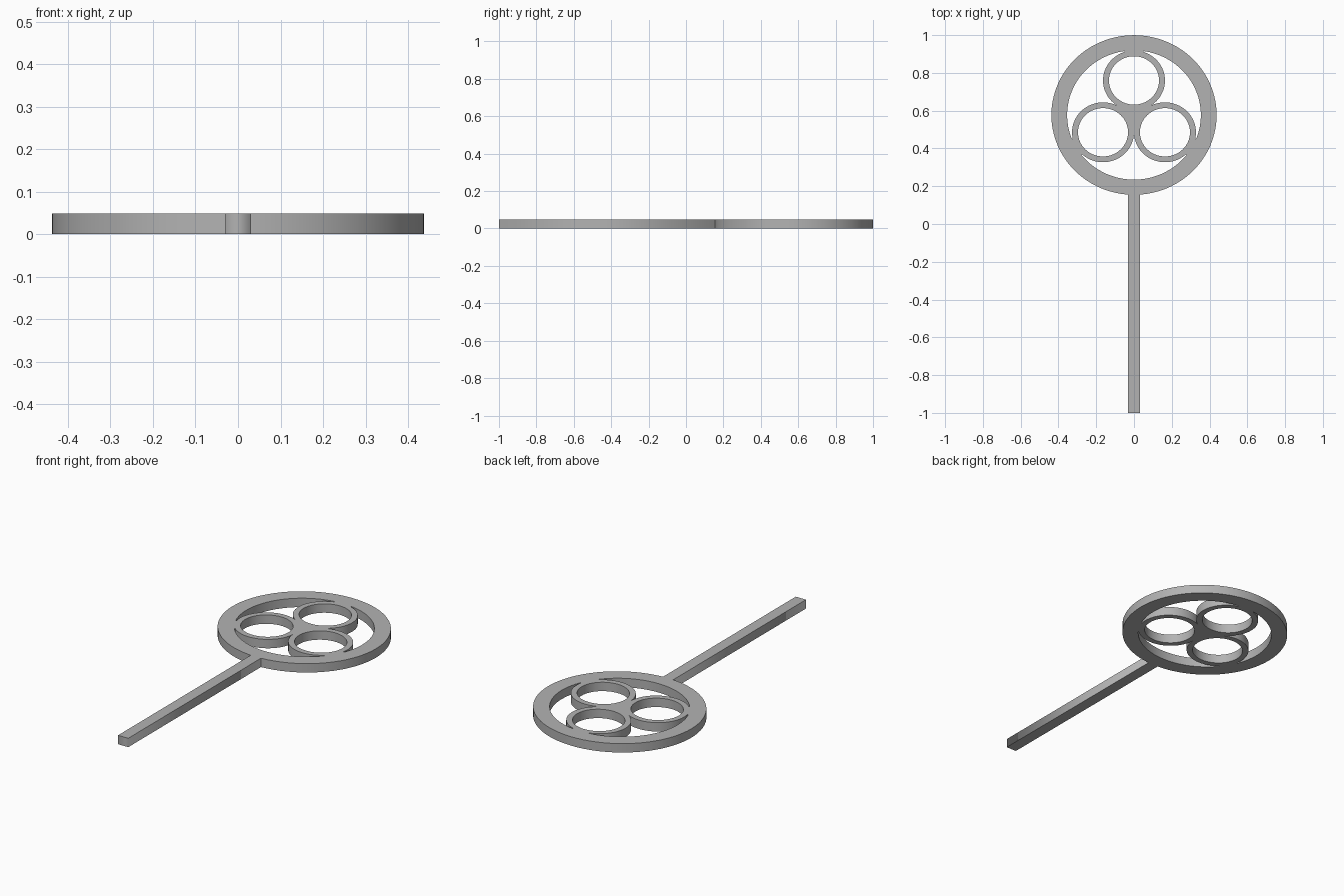
import bpy, bmesh
from math import sin, cos, radians, sqrt

cube = bpy.data.objects.get("Cube")
if cube:
    bpy.data.objects.remove(cube, do_unlink=True)

THICK = 0.049
CENTRE_Y = 0.577
SQUASH = 0.966           # the head is slightly shorter than wide
RIM_OUT, RIM_IN = 0.4375, 0.354
RING_OUT, RING_IN = 0.164, 0.1325
OFFSET = RING_OUT * 2 / sqrt(3)   # three rings touching each other

grey = bpy.data.materials.new("Grey")
grey.use_nodes = True
colour = (0.45, 0.45, 0.45, 1)
grey.diffuse_color = colour
grey.node_tree.nodes["Principled BSDF"].inputs["Base Color"].default_value = colour


def arc(radius, start, end, steps, cx=0.0, cy=0.0):
    angles = [radians(start + (end - start) * i / steps) for i in range(steps + 1)]
    return [(cx + radius * cos(a), cy + radius * sin(a)) for a in angles]


def circle(radius, cx=0.0, cy=0.0, steps=64):
    return arc(radius, 0, 360, steps, cx, cy)[:-1]


def ring_centre(angle):
    return OFFSET * cos(radians(angle)), OFFSET * sin(radians(angle))


def gap(a):
    """Opening between the rim and the rings at angles a and a + 120."""
    b = a + 120
    return (arc(RIM_IN, a + 8, b - 8, 36)
            + arc(RING_OUT, b - 18, b - 147, 28, *ring_centre(b))
            + arc(RING_OUT, a + 147, a + 18, 28, *ring_centre(a)))


def plate(name, outlines):
    """Fill flat outlines (inner ones become holes) and give them thickness."""
    curve = bpy.data.curves.new(name, "CURVE")
    curve.dimensions = "2D"
    curve.fill_mode = "BOTH"
    curve.extrude = THICK / 2
    for points in outlines:
        spline = curve.splines.new("POLY")
        spline.points.add(len(points) - 1)
        for p, (x, y) in zip(spline.points, points):
            p.co = (x, y, 0, 1)
        spline.use_cyclic_u = True
    temp = bpy.data.objects.new(name + "_outline", curve)
    bpy.context.collection.objects.link(temp)
    bpy.context.view_layer.update()
    graph = bpy.context.evaluated_depsgraph_get()
    mesh = bpy.data.meshes.new_from_object(temp.evaluated_get(graph))
    bpy.data.objects.remove(temp, do_unlink=True)

    bm = bmesh.new()
    bm.from_mesh(mesh)
    bmesh.ops.remove_doubles(bm, verts=bm.verts, dist=0.00005)
    bmesh.ops.translate(bm, verts=bm.verts, vec=(0, 0, THICK / 2))
    bmesh.ops.recalc_face_normals(bm, faces=bm.faces)
    bm.to_mesh(mesh)
    bm.free()
    mesh.materials.clear()
    mesh.materials.append(grey)
    obj = bpy.data.objects.new(name, mesh)
    bpy.context.collection.objects.link(obj)
    return obj


# Round head: rim, three ring holes and three gaps
outlines = [circle(RIM_OUT, steps=80)]
for angle in (90, 210, 330):
    outlines.append(circle(RING_IN, *ring_centre(angle)))
    outlines.append(gap(angle))
outlines = [[(x, y * SQUASH + CENTRE_Y) for x, y in o] for o in outlines]
head = plate("ring_head", outlines)
bpy.ops.object.select_all(action="DESELECT")
head.select_set(True)
bpy.context.view_layer.objects.active = head
bpy.ops.object.shade_smooth_by_angle(angle=radians(30))

# Straight handle
W, TOP = 0.031, 0.156
plate("handle", [[(-W, -1), (W, -1), (W, TOP), (-W, TOP)]])
